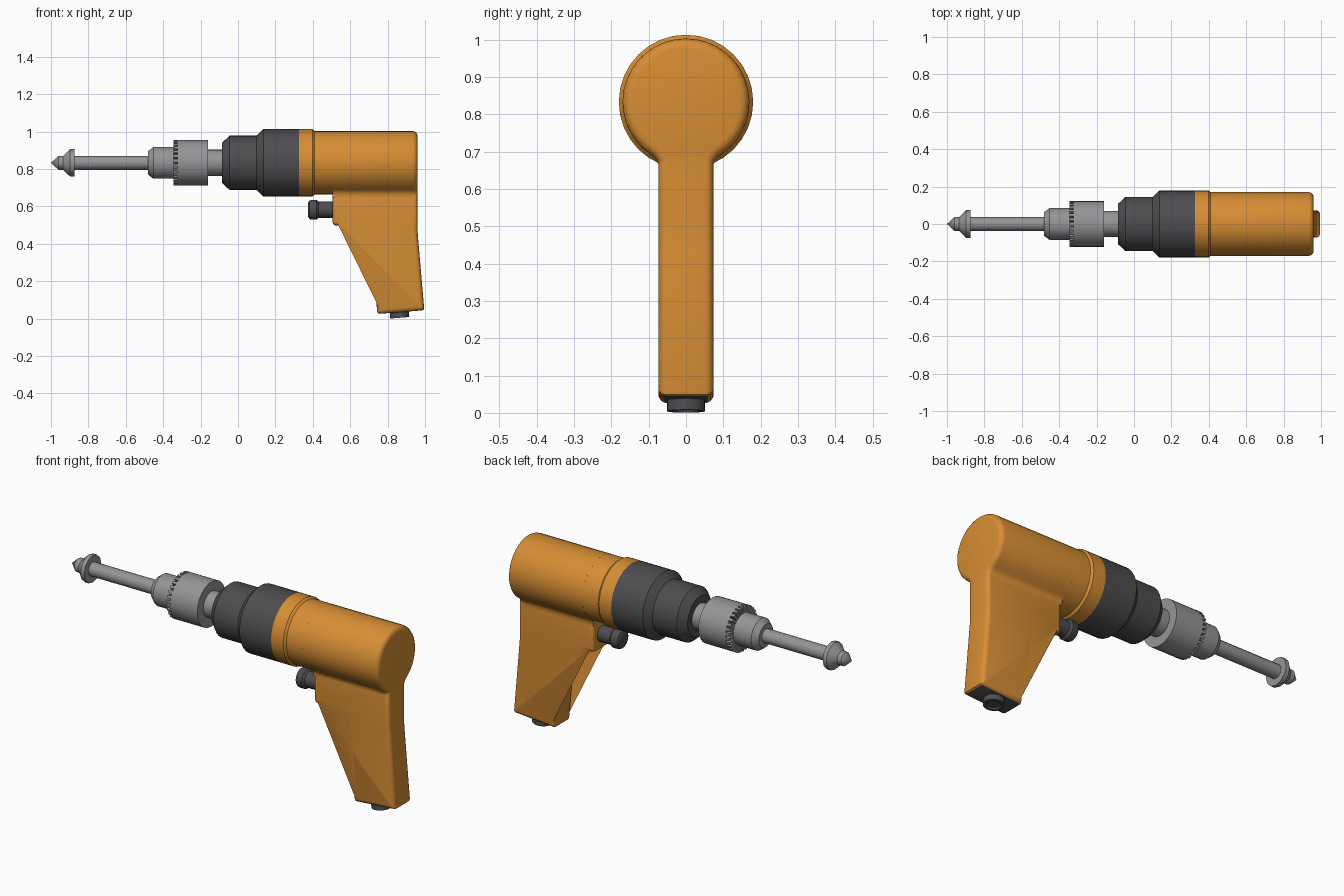
import bpy, bmesh, math
from mathutils import Vector, Matrix

if "Cube" in bpy.data.objects:
    bpy.data.objects.remove(bpy.data.objects["Cube"])

AXIS_Z = 0.833


def material(name, rgb):
    m = bpy.data.materials.new(name)
    m.diffuse_color = (*rgb, 1)
    m.use_nodes = True
    m.node_tree.nodes["Principled BSDF"].inputs["Base Color"].default_value = m.diffuse_color
    return m


ORANGE = material("orange_plastic", (0.68, 0.27, 0.035))
DARK = material("dark_grey", (0.075, 0.075, 0.08))
STEEL = material("steel_grey", (0.30, 0.30, 0.31))


def finish(name, bm, *mats):
    bmesh.ops.recalc_face_normals(bm, faces=bm.faces)
    for f in bm.faces:
        f.smooth = True
    me = bpy.data.meshes.new(name)
    bm.to_mesh(me)
    bm.free()
    me.set_sharp_from_angle(angle=math.radians(32))
    for m in mats:
        me.materials.append(m)
    ob = bpy.data.objects.new(name, me)
    bpy.context.collection.objects.link(ob)
    return ob


def lathe(name, profile, mat, n=32, origin=(0, 0, AXIS_Z), direction=(1, 0, 0)):
    """Turn (position along axis, radius) points around an axis."""
    bm = bmesh.new()
    frame = Matrix.Translation(origin) @ Vector(direction).to_track_quat('X', 'Z').to_matrix().to_4x4()
    rings = []
    for x, r in profile:
        if r == 0:
            rings.append([bm.verts.new(frame @ Vector((x, 0, 0)))] * n)
        else:
            rings.append([bm.verts.new(frame @ Vector((x, r * math.cos(a), r * math.sin(a))))
                          for a in (2 * math.pi * i / n for i in range(n))])
    for a, b in zip(rings, rings[1:]):
        for i in range(n):
            j = (i + 1) % n
            vs = list(dict.fromkeys((a[i], a[j], b[j], b[i])))
            if len(vs) > 2:
                bm.faces.new(vs)
    return finish(name, bm, mat)


def prism(points, offset):
    """Extrude a closed outline; returns bmesh and its two cap faces."""
    bm = bmesh.new()
    start = bm.faces.new([bm.verts.new(p) for p in points])
    end = bmesh.ops.extrude_face_region(bm, geom=[start], use_keep_orig=True)
    bmesh.ops.translate(bm, vec=offset, verts=[v for v in end['geom'] if isinstance(v, bmesh.types.BMVert)])
    cap = [f for f in end['geom'] if isinstance(f, bmesh.types.BMFace)][0]
    bmesh.ops.recalc_face_normals(bm, faces=bm.faces)
    return bm, start, cap


# Bit, chuck, spindle and gearbox, all turned on the drill axis
lathe("drill_bit", [(-1, 0), (-0.96, 0.037), (-0.935, 0.037), (-0.897, 0.074), (-0.875, 0.074),
                    (-0.875, 0.037), (-0.47, 0.037), (-0.47, 0)], STEEL, 12)
lathe("chuck_nose", [(-0.482, 0), (-0.482, 0.062), (-0.452, 0.085), (-0.31, 0.085), (-0.31, 0)], STEEL)
lathe("chuck_sleeve", [(-0.323, 0), (-0.323, 0.122), (-0.16, 0.122), (-0.16, 0)], STEEL)
lathe("spindle", [(-0.17, 0), (-0.17, 0.07), (-0.07, 0.07), (-0.07, 0)], STEEL)
lathe("gearbox", [(-0.085, 0), (-0.085, 0.108), (-0.045, 0.145), (0.1, 0.145), (0.135, 0.18),
                  (0.325, 0.18), (0.325, 0)], DARK)

# Gear teeth on the front of the chuck sleeve
bm = bmesh.new()
TEETH = 30
for i in range(TEETH):
    m = (Matrix.Translation((-0.333, 0, AXIS_Z)) @ Matrix.Rotation(2 * math.pi * i / TEETH, 4, 'X')
         @ Matrix.Translation((0, 0, 0.102)) @ Matrix.Diagonal((0.024, 0.014, 0.04, 1)))
    bmesh.ops.create_cube(bm, size=1, matrix=m)
finish("chuck_teeth", bm, STEEL)

# Collar and front of the motor body
lathe("body_collar", [(0.325, 0), (0.325, 0.18), (0.398, 0.18), (0.41, 0.17), (0.506, 0.17), (0.506, 0)], ORANGE)

# Motor body: keyhole section, barrel blended into the handle by fillets
R, F, W = 0.17, 0.04, 0.073
cy = W + F
cz = -math.sqrt((R + F) ** 2 - cy ** 2)
t = math.atan2(-cz, cy)                      # direction of the tangent point
half = [(W, -0.185)]
for i in range(5):                           # fillet arc
    a = math.pi - t * i / 4
    half.append((cy + F * math.cos(a), cz + F * math.sin(a)))
for i in range(1, 15):                       # barrel arc
    a = -t + (math.pi / 2 + t) * i / 15
    half.append((R * math.cos(a), R * math.sin(a)))
outline = half + [(0, R)] + [(-y, z) for y, z in reversed(half)]
bm, front, rear = prism([(0.505, y, AXIS_Z + z) for y, z in outline], (0.455, 0, 0))
rim = [e for e in rear.edges if not all(v.co.z < AXIS_Z - 0.18 and abs(abs(v.co.y) - W) < 1e-4 for v in e.verts)
       or abs(e.verts[0].co.y - e.verts[1].co.y) < 1e-4]
bmesh.ops.bevel(bm, geom=rim, offset=0.026, segments=4, profile=0.5, affect='EDGES')
finish("motor_body", bm, ORANGE)

# Handle with trigger housing: side outline with rounded long edges
side = [(0.505, 0.70), (0.505, 0.515), (0.51, 0.503), (0.522, 0.498), (0.665, 0.498), (0.688, 0.491),
        (0.703, 0.475), (0.709, 0.45), (0.744, 0.036), (0.748, 0.028), (0.757, 0.026),
        (0.985, 0.044), (0.993, 0.049), (0.995, 0.058), (0.962, 0.44), (0.96, 0.47), (0.96, 0.70)]
bm, a, b = prism([(x, -W, z) for x, z in side], (0, 2 * W, 0))
bmesh.ops.bevel(bm, geom=list(set(a.edges) | set(b.edges)), offset=0.022, segments=4,
                profile=0.5, affect='EDGES')
bm.normal_update()
for f in bm.faces:                           # dark undersides
    if f.normal.z < -0.97:
        f.material_index = 1
finish("handle", bm, ORANGE, DARK)

# Trigger button
lathe("trigger", [(0.375, 0), (0.375, 0.038), (0.381, 0.048), (0.391, 0.053), (0.42, 0.053), (0.43, 0.043),
                  (0.515, 0.043), (0.515, 0)], DARK, 24, origin=(0, 0, 0.582))

# Air inlet plug under the handle
lathe("inlet_plug", [(-0.02, 0), (-0.02, 0.051), (0.026, 0.051), (0.026, 0.037), (0.018, 0.034), (0.018, 0)],
      DARK, 24, origin=(0.863, 0, 0.0305), direction=(0.08, 0, -1))
